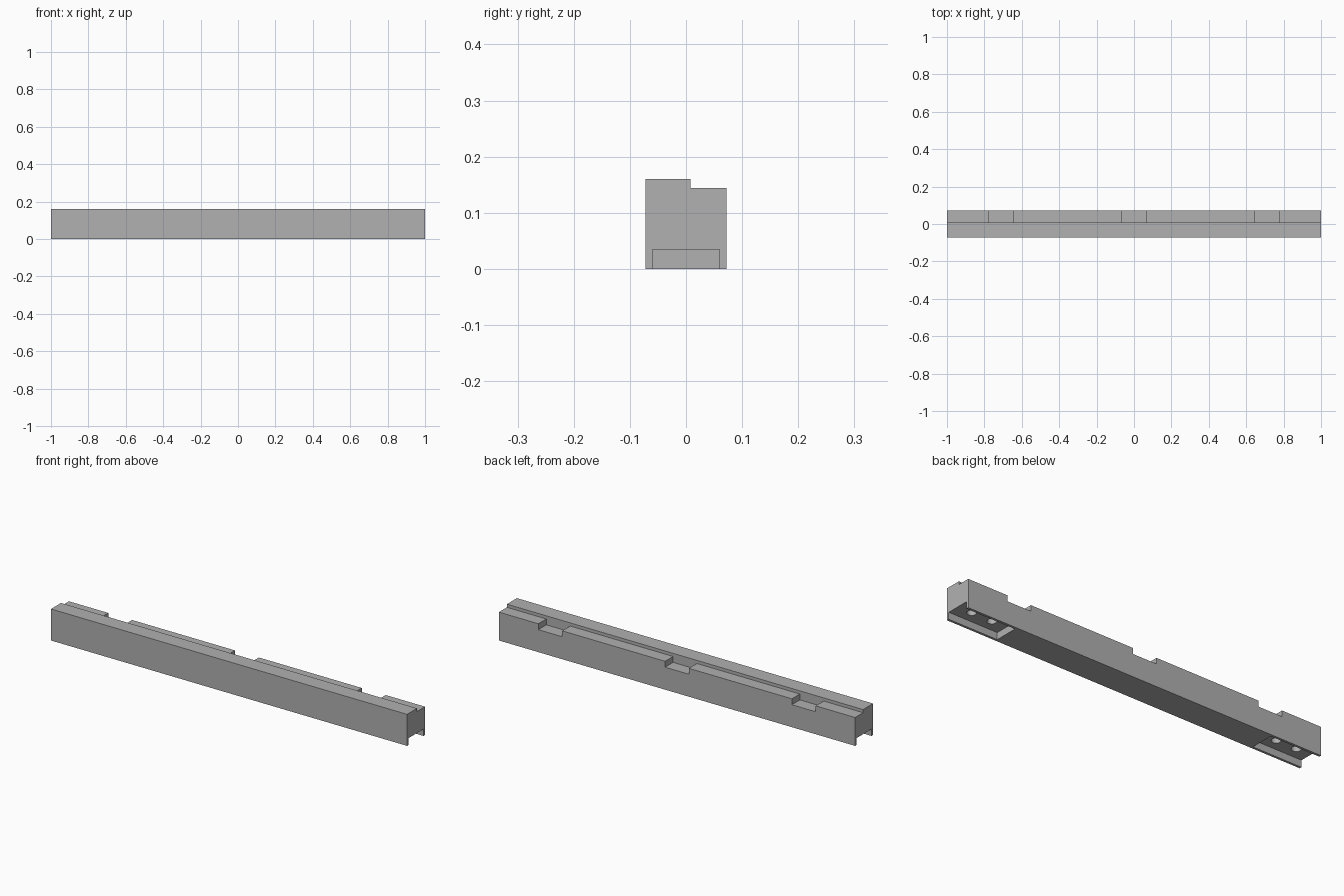
import bpy, bmesh
from mathutils import Matrix, Vector

cube = bpy.data.objects.get("Cube")
if cube:
    bpy.data.objects.remove(cube, do_unlink=True)

# Overall sizes
HALF_Y, TOP, SHELF, STEP_Y = 0.072, 0.16, 0.144, 0.008
NOTCH_Z, POCKET_Z, POCKET_LEN, POCKET_Y = 0.114, 0.035, 0.275, 0.06

grey = bpy.data.materials.new("mid grey")
grey.use_nodes = True
colour = (0.44, 0.44, 0.44, 1)
grey.diffuse_color = colour
grey.node_tree.nodes["Principled BSDF"].inputs["Base Color"].default_value = colour


def make_object(name, bm):
    bmesh.ops.recalc_face_normals(bm, faces=bm.faces[:])
    mesh = bpy.data.meshes.new(name)
    bm.to_mesh(mesh)
    bm.free()
    mesh.materials.append(grey)
    obj = bpy.data.objects.new(name, mesh)
    bpy.context.collection.objects.link(obj)
    return obj


def box(name, low, high):
    low, high = Vector(low), Vector(high)
    bm = bmesh.new()
    place = Matrix.Translation((low + high) / 2) @ Matrix.Diagonal((*(high - low), 1))
    bmesh.ops.create_cube(bm, size=1, matrix=place)
    return make_object(name, bm)


def cylinder(name, x, radius, low, high):
    bm = bmesh.new()
    bmesh.ops.create_cone(bm, cap_ends=True, segments=32, radius1=radius, radius2=radius,
                          depth=high - low, matrix=Matrix.Translation((x, 0, (low + high) / 2)))
    return make_object(name, bm)


# Stepped beam: a high front ridge and a lower rear shelf
profile = [(-HALF_Y, 0), (HALF_Y, 0), (HALF_Y, SHELF), (STEP_Y, SHELF),
           (STEP_Y, TOP), (-HALF_Y, TOP)]
bm = bmesh.new()
end = bm.faces.new([bm.verts.new((-1, y, z)) for y, z in profile])
side = bmesh.ops.extrude_face_region(bm, geom=[end])["geom"]
bmesh.ops.translate(bm, vec=(2, 0, 0), verts=[v for v in side if isinstance(v, bmesh.types.BMVert)])
beam = make_object("beam", bm)

# Three notches across the rear shelf
cutters = [box("notch_cutter", (x - 0.067, STEP_Y, NOTCH_Z), (x + 0.067, 0.1, SHELF + 0.008))
           for x in (-0.712, 0, 0.712)]

# Open pocket under each end, with two blind bolt holes in its ceiling
for s in (-1, 1):
    x0, x1 = sorted((s * (1 - POCKET_LEN), s * 1.05))
    cutters.append(box("pocket_cutter", (x0, -POCKET_Y, -0.05), (x1, POCKET_Y, POCKET_Z)))
    for x in (0.806, 0.92):
        cutters.append(cylinder("bolt_hole_cutter", s * x, 0.022, 0.02, 0.1))

for cutter in cutters:
    cutter.hide_render = True
    mod = beam.modifiers.new("cut", "BOOLEAN")
    mod.operation, mod.solver, mod.object = "DIFFERENCE", "EXACT", cutter

# Bake the cuts and drop the cutters
bpy.context.view_layer.update()
baked = bpy.data.meshes.new_from_object(beam.evaluated_get(bpy.context.evaluated_depsgraph_get()))
beam.modifiers.clear()
beam.data = baked
for cutter in cutters:
    bpy.data.objects.remove(cutter, do_unlink=True)

# Smooth hole walls, sharp edges elsewhere
bpy.ops.object.select_all(action="DESELECT")
beam.select_set(True)
bpy.context.view_layer.objects.active = beam
bpy.ops.object.shade_smooth_by_angle()
